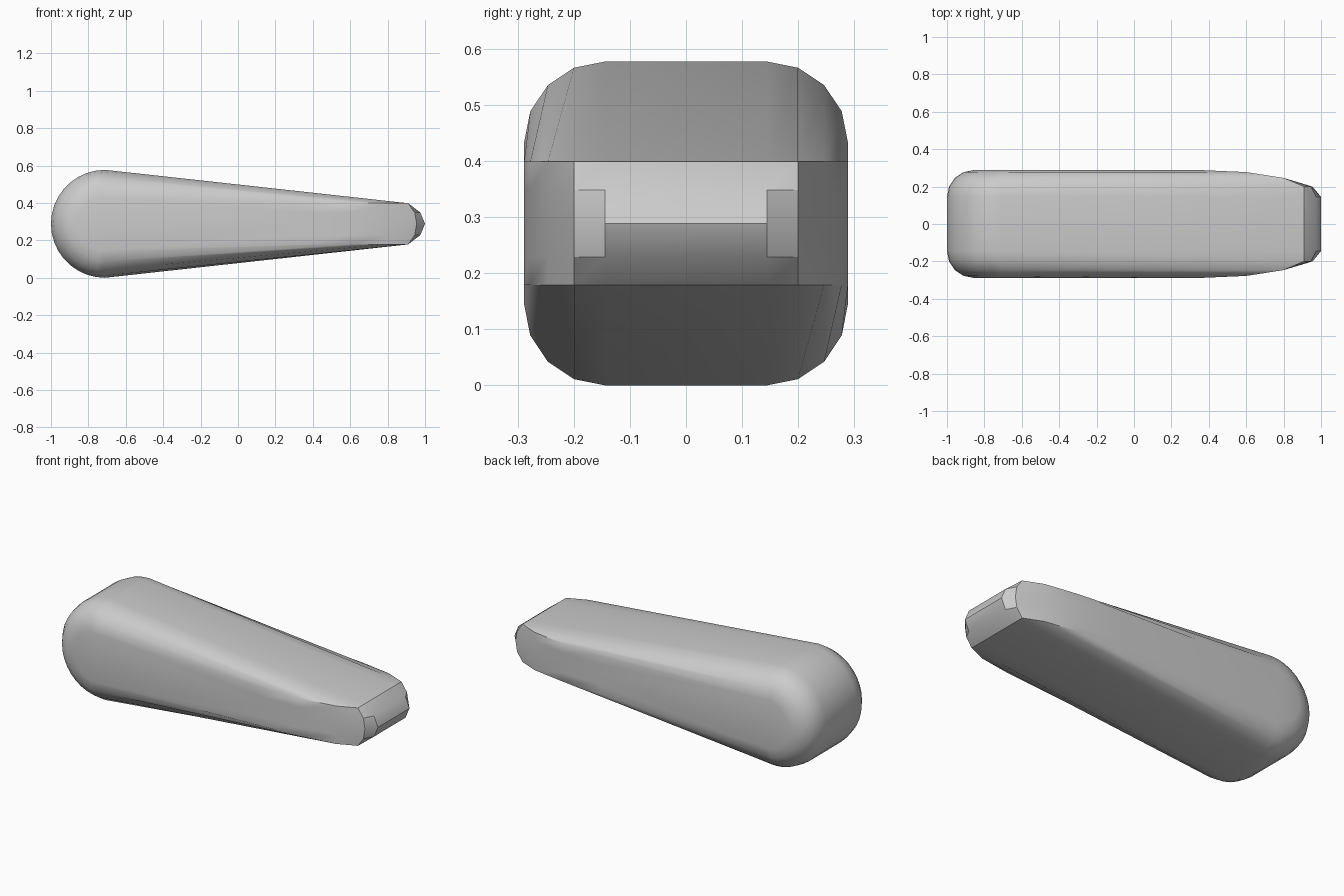
import bpy, bmesh, math

if "Cube" in bpy.data.objects:
    bpy.data.objects.remove(bpy.data.objects["Cube"])

R = 0.2885          # big end radius, also the half width
FIL = 0.144         # side fillet radius
CX, CZ = -0.7115, R
ARC = 18            # segments around the big end

# Right-hand ends for each depth level: x at shoulder, at mid height, at the nose
TIP = [(0.91, 0.975, 1.0), (0.91, 0.945, 0.955), (0.80, 0.80, 0.80),
       (0.60, 0.60, 0.60), (0.35, 0.35, 0.35)]


def outline(k):
    """Teardrop outline in x, z at fillet level k (0 = centre, 4 = side face)."""
    r = R - FIL * (1 - math.cos(k * math.pi / 8))
    pts = []
    for i in range(ARC + 1):
        a = math.pi / 2 + math.pi * i / ARC
        pts.append((CX + r * math.cos(a), CZ + r * math.sin(a)))
    shoulder, mid, nose = TIP[k]
    pts += [(shoulder, CZ - 0.11), (mid, CZ - 0.06), (nose, CZ),
            (mid, CZ + 0.06), (shoulder, CZ + 0.11)]
    return pts


# Tapered body: outlines stacked across the width, capped at both sides
bm = bmesh.new()
rings = []
for k, side in [(k, -1) for k in (4, 3, 2, 1, 0)] + [(k, 1) for k in range(5)]:
    y = side * (R - FIL + FIL * math.sin(k * math.pi / 8))
    rings.append([bm.verts.new((x, y, z)) for x, z in outline(k)])
for a, b in zip(rings, rings[1:]):
    n = len(a)
    for i in range(n):
        j = (i + 1) % n
        bm.faces.new((a[i], a[j], b[j], b[i]))
bm.faces.new(rings[0])
bm.faces.new(rings[-1])
bmesh.ops.recalc_face_normals(bm, faces=bm.faces)

mesh = bpy.data.meshes.new("tapered_body")
bm.to_mesh(mesh)
bm.free()
body = bpy.data.objects.new("tapered_body", mesh)
bpy.context.collection.objects.link(body)

grey = bpy.data.materials.new("light grey")
grey.diffuse_color = (0.6, 0.6, 0.6, 1)
grey.use_nodes = True
grey.node_tree.nodes["Principled BSDF"].inputs["Base Color"].default_value = grey.diffuse_color
mesh.materials.append(grey)

bpy.context.view_layer.objects.active = body
body.select_set(True)
bpy.ops.object.shade_smooth_by_angle(angle=math.radians(30))
